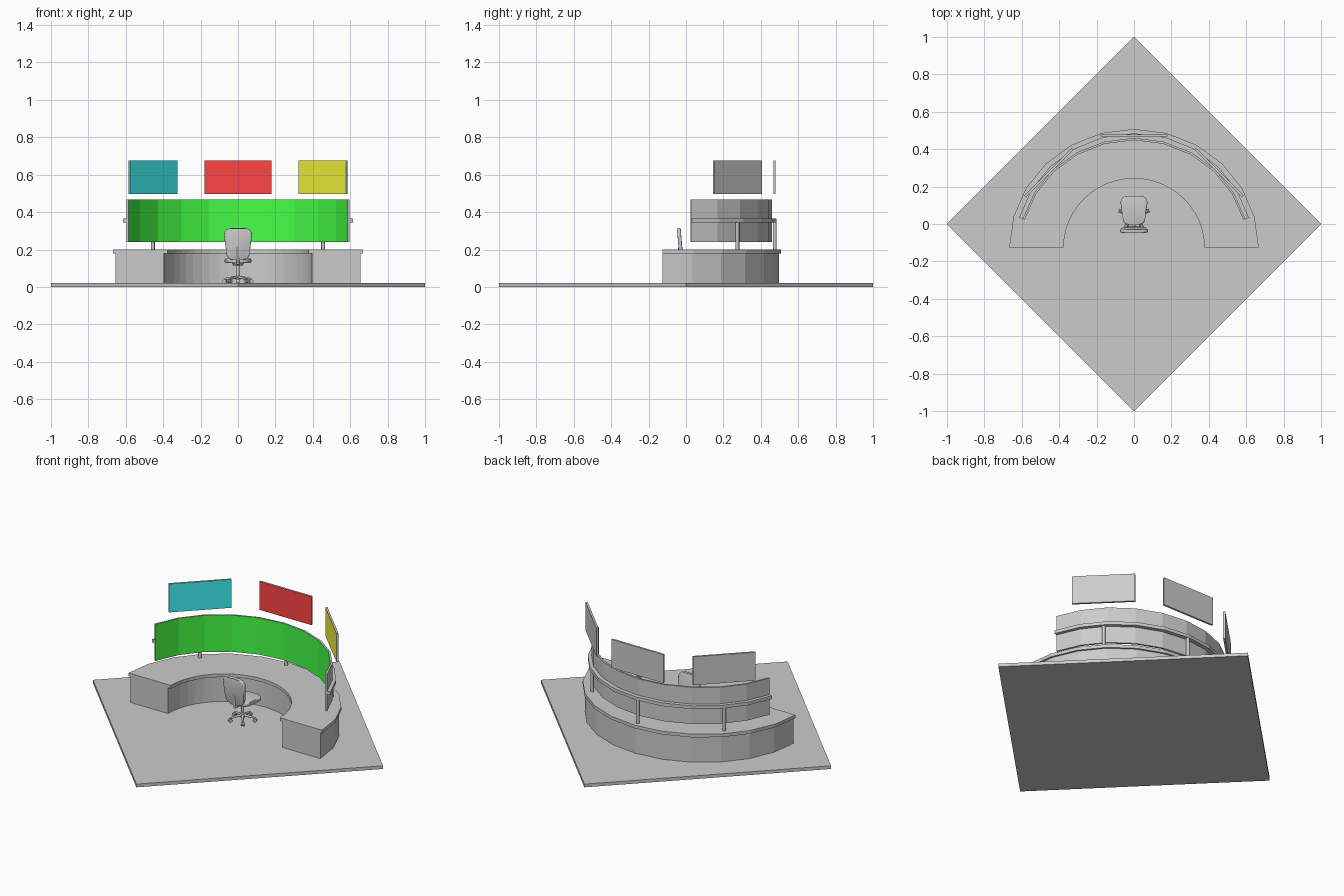
import bpy, bmesh
from math import sin, cos, pi, radians
from mathutils import Matrix, Vector

if "Cube" in bpy.data.objects:
    bpy.data.objects.remove(bpy.data.objects["Cube"])

CY = -0.125  # centre of all the desk arcs


def finish(name, bm, colour=None, smooth=False):
    bmesh.ops.recalc_face_normals(bm, faces=bm.faces[:])
    me = bpy.data.meshes.new(name)
    bm.to_mesh(me)
    bm.free()
    ob = bpy.data.objects.new(name, me)
    bpy.context.collection.objects.link(ob)
    if colour:
        for n, c in (("plain_grey", (0.8, 0.8, 0.8, 1)), (name + "_colour", (*colour, 1))):
            m = bpy.data.materials.new(n)
            m.diffuse_color = c
            m.use_nodes = True
            m.node_tree.nodes["Principled BSDF"].inputs["Base Color"].default_value = m.diffuse_color
            me.materials.append(m)
    if smooth:
        bpy.ops.object.select_all(action='DESELECT')
        ob.select_set(True)
        bpy.context.view_layer.objects.active = ob
        bpy.ops.object.shade_smooth_by_angle(angle=radians(40))
    return ob


def prism(bm, pts, z0, z1):
    """Extrude an outline; returns the side faces in outline order."""
    lo = [bm.verts.new((x, y, z0)) for x, y in pts]
    hi = [bm.verts.new((x, y, z1)) for x, y in pts]
    bm.faces.new(lo[::-1])
    bm.faces.new(hi)
    n = len(pts)
    return [bm.faces.new((lo[i], lo[(i + 1) % n], hi[(i + 1) % n], hi[i])) for i in range(n)]


def arc(a, b, deg, n):
    t0, t1 = radians(deg), radians(180 - deg)
    return [(a * cos(t0 + (t1 - t0) * i / n), CY + b * sin(t0 + (t1 - t0) * i / n)) for i in range(n + 1)]


def arc_band(name, outer, inner, deg, n_out, n_in, z0, z1, colour=None):
    bm = bmesh.new()
    sides = prism(bm, arc(*outer, deg, n_out) + arc(*inner, deg, n_in)[::-1], z0, z1)
    if colour:  # only the inner face is coloured
        for f in sides[n_out + 1:-1]:
            f.material_index = 1
    return finish(name, bm, colour)


def tube(name, p, q, r1, r2=None, n=12):
    p, q = Vector(p), Vector(q)
    d = q - p
    bm = bmesh.new()
    bmesh.ops.create_cone(bm, cap_ends=True, segments=n, radius1=r1, radius2=r2 or r1, depth=d.length,
                          matrix=Matrix.Translation((p + q) / 2) @ d.to_track_quat('Z', 'Y').to_matrix().to_4x4())
    return finish(name, bm, smooth=True)


def cushion(name, w0, w1, length, r, thick, matrix):
    """Rounded slab, width w0 at the start and w1 at the far end."""
    pts = []
    for cx, cy, s in ((w1 - r, length - r, 0), (r - w1, length - r, 90), (r - w0, r, 180), (w0 - r, r, 270)):
        pts += [(cx + r * cos(radians(s + 15 * i)), cy + r * sin(radians(s + 15 * i))) for i in range(7)]
    bm = bmesh.new()
    prism(bm, pts, 0, thick)
    rim = [e for e in bm.edges if abs(e.verts[0].co.z - e.verts[1].co.z) < 1e-6]
    bmesh.ops.bevel(bm, geom=rim, offset=thick * 0.35, segments=3, profile=0.5, affect='EDGES')
    bm.transform(matrix)
    return finish(name, bm, smooth=True)


# Diamond floor
bm = bmesh.new()
prism(bm, [(1, 0), (0, 1), (-1, 0), (0, -1)], 0, 0.02)
finish("floor", bm)

# Curved desk
arc_band("desk_body", (0.655, 0.622), (0.395, 0.385), 0, 12, 24, 0.0, 0.18)
arc_band("desk_top", (0.667, 0.633), (0.376, 0.368), 0, 12, 24, 0.18, 0.2)

# Curved screen with the rail behind it and its posts
arc_band("curved_screen", (0.616, 0.585), (0.605, 0.573), 15, 10, 10, 0.24, 0.468, (0.06, 1.0, 0.06))
arc_band("screen_rail", (0.636, 0.61), (0.616, 0.585), 15, 10, 10, 0.345, 0.365)
for i, (x, y) in enumerate(((-0.455, 0.275), (0, 0.474), (0.455, 0.275))):
    tube(f"screen_post_{i}", (x, y, 0.2), (x, y, 0.35), 0.01)

# Three floating panels, coloured on the inner face
for name, x, y, turn, col in (("left_panel", -0.455, 0.275, 45, (0.05, 0.9, 0.9)),
                              ("middle_panel", 0, 0.473, 0, (1.0, 0.06, 0.06)),
                              ("right_panel", 0.455, 0.275, -45, (0.95, 0.95, 0.05))):
    bm = bmesh.new()
    sides = prism(bm, [(-0.179, -0.006), (0.179, -0.006), (0.179, 0.006), (-0.179, 0.006)], 0.498, 0.675)
    sides[0].material_index = 1
    bm.transform(Matrix.Translation((x, y, 0)) @ Matrix.Rotation(radians(turn), 4, 'Z'))
    finish(name, bm, col)

# Chair: seat, tilted backrest, bracket and column
HY = 0.045
cushion("chair_seat", 0.06, 0.072, 0.155, 0.035, 0.024, Matrix.Translation((0, -0.005, 0.128)))
cushion("chair_backrest", 0.062, 0.075, 0.17, 0.036, 0.02,
        Matrix.Translation((0, -0.014, 0.145)) @ Matrix.Rotation(radians(95), 4, 'X'))
tube("back_bracket_low", (0, 0.04, 0.124), (0, -0.03, 0.128), 0.008)
tube("back_bracket_high", (0, -0.03, 0.126), (0, -0.035, 0.21), 0.007)
tube("seat_mount", (0, HY, 0.115), (0, HY, 0.13), 0.025, 0.035)
tube("chair_column", (0, HY, 0.045), (0, HY, 0.12), 0.008)
tube("chair_hub", (0, HY, 0.04), (0, HY, 0.065), 0.014, 0.01)

# Five legs with casters
for i in range(5):
    t = radians(90 + 72 * i)
    c, s = cos(t), sin(t)
    tube(f"chair_leg_{i}", (0, HY, 0.054), (0.074 * c, HY + 0.074 * s, 0.043), 0.008, 0.005)
    for k in (-1, 1):
        px, py = 0.074 * c - k * 0.005 * s, HY + 0.074 * s + k * 0.005 * c
        tube(f"caster_{i}_{k}", (px + 0.004 * s, py - 0.004 * c, 0.03), (px - 0.004 * s, py + 0.004 * c, 0.03), 0.0105)
